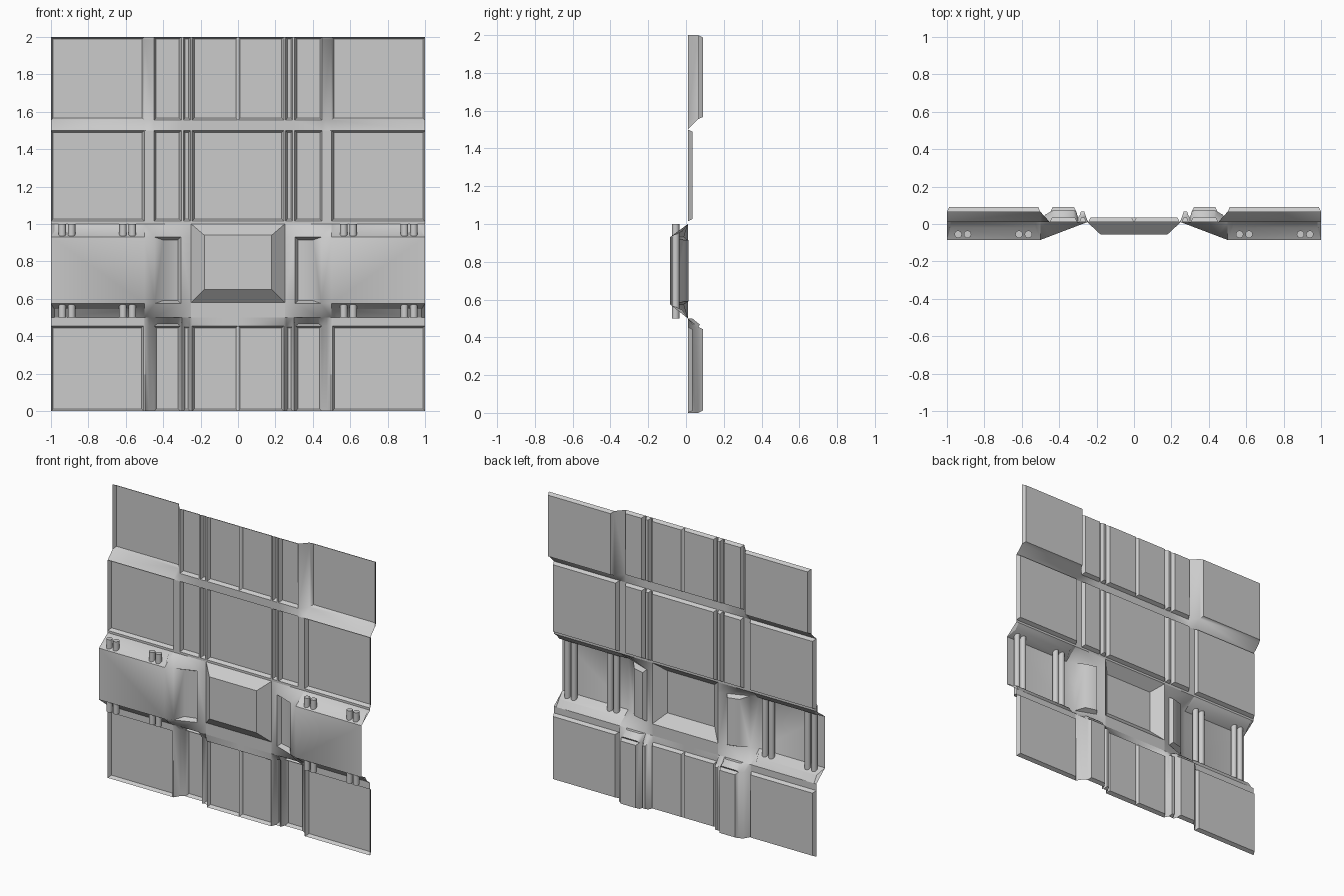
import bpy, bmesh, math
from mathutils import Matrix, Vector

if "Cube" in bpy.data.objects:
    bpy.data.objects.remove(bpy.data.objects["Cube"], do_unlink=True)

grey = bpy.data.materials.new("light_grey")
grey.use_nodes = True
colour = (0.6, 0.6, 0.6, 1)
grey.diffuse_color = colour
grey.node_tree.nodes["Principled BSDF"].inputs["Base Color"].default_value = colour

BASE, BACK, FRONT = 0.01, 0.065, -0.085   # depths of the sheet, its rear and front steps
SINK = 0.025                              # depth of each recessed panel


def face(bm, *pts):
    bm.faces.new([bm.verts.new(p) for p in pts])


def pocket(bm, outer, inner, open_side=None):
    """Floor plus sloping walls between two loops; open_side has no wall."""
    face(bm, *inner)
    for i in range(4):
        if i != open_side:
            j = (i + 1) % 4
            face(bm, outer[i], outer[j], inner[j], inner[i])


def rect(x0, x1, z0, z1, y):
    """Corner loop; the side at x0 is number 3."""
    return [(x0, y, z0), (x1, y, z0), (x1, y, z1), (x0, y, z1)]


def finish(bm, name, angle=30, face_front=True):
    """Weld, orient, mirror across x and shade."""
    bmesh.ops.remove_doubles(bm, verts=bm.verts, dist=0.0005)
    bm.normal_update()
    if face_front:
        bmesh.ops.reverse_faces(bm, faces=[f for f in bm.faces if f.normal.y > 0])
    mesh = bpy.data.meshes.new(name)
    bm.to_mesh(mesh)
    bm.free()
    mesh.materials.append(grey)
    ob = bpy.data.objects.new(name, mesh)
    bpy.context.collection.objects.link(ob)
    ob.modifiers.new("mirror", 'MIRROR')
    bpy.ops.object.select_all(action='DESELECT')
    ob.select_set(True)
    bpy.context.view_layer.objects.active = ob
    bpy.ops.object.shade_smooth_by_angle(angle=math.radians(angle))


def panel_row(name, profile, z0, z1, band_z, split_centre=True):
    """Recessed panels along a profile of (x, y, panel starts here), and the
    band that leads from the row back to the flat sheet at band_z."""
    bm = bmesh.new()
    w = 0.012
    below = band_z < z0
    edge = z0 if below else z1
    for (xa, ya, panel), (xb, yb, _) in zip(profile, profile[1:]):
        if panel:
            joined = xa == 0 and not split_centre
            side = min(w, (xb - xa) * 0.25)
            inner = rect(xa + (0 if joined else side), xb - side, z0 + w, z1 - w, ya + SINK)
            pocket(bm, rect(xa, xb, z0, z1, ya), inner, 3 if joined else None)
        else:
            face(bm, (xa, ya, z0), (xb, yb, z0), (xb, yb, z1), (xa, ya, z1))
        band = [(xa, ya, edge), (xb, yb, edge), (xb, BASE, band_z), (xa, BASE, band_z)]
        if panel and ya == BACK and not below:
            # small sunken slot in the sloping band
            mid = sum((Vector(p) for p in band), Vector()) / 4
            inner = [Vector(p).lerp(mid, 0.25) + Vector((0, 0.016, 0.006)) for p in band]
            pocket(bm, band, inner)
        else:
            face(bm, *band)
    finish(bm, name, angle=55)


# Upper row: outer panels step back
flat = [(0, BASE, True), (0.245, BASE, False), (0.255, BASE, True), (0.292, BASE, False),
        (0.303, BASE, True), (0.45, BASE, False)]
panel_row("upper_panels", flat + [(0.5, BACK, True), (1, BACK, False)], 1.555, 2, 1.5)

# Middle row: all panels on the flat sheet
panel_row("middle_panels", flat + [(0.5, BASE, True), (1, BASE, False)], 1.015, 1.5, 1.0,
          split_centre=False)

# Lower row: only the side strips step back
stepped = [(0, BASE, True), (0.245, BASE, False), (0.258, 0.042, True), (0.292, 0.042, False),
           (0.3, 0.037, False), (0.308, BACK, True), (0.447, BACK, False), (0.475, 0.05, False),
           (0.498, BASE, False), (0.505, BASE, True), (1, BASE, False)]
panel_row("lower_panels", stepped, 0, 0.455, 0.5)

# Central raised box, with the flat strip below it
bm = bmesh.new()
pocket(bm, rect(0, 0.25, 0.58, 1, BASE), rect(0, 0.18, 0.65, 0.94, -0.055), 3)
face(bm, *rect(0, 0.25, 0.5, 0.58, BASE))
finish(bm, "centre_box")

# Outer blocks: front plate and the slope towards the centre
LOW, HIGH = 0.575, 0.93


def slope_y(x):
    return BASE + (FRONT - BASE) * (x - 0.25) / 0.25


def slope_rect(x0, x1):
    return [(x0, slope_y(x0), LOW), (x1, slope_y(x1), LOW),
            (x1, slope_y(x1), HIGH), (x0, slope_y(x0), HIGH)]


bm = bmesh.new()
face(bm, *rect(0.5, 1, LOW, HIGH, FRONT))
stops = (0.25, 0.306, 0.445, 0.5)
for xa, xb in zip(stops, stops[1:]):
    for z, z_end in ((HIGH, 1), (LOW, 0.5)):
        face(bm, (xa, slope_y(xa), z), (xb, slope_y(xb), z), (xb, BASE, z_end), (xa, BASE, z_end))
    if xa == 0.306:
        # window pocket sunk into the slope
        floor = [(x, y, z) for x, y, z in ((0.322, 0.012, LOW + 0.015), (0.402, -0.009, LOW + 0.015),
                                           (0.402, -0.009, HIGH - 0.015), (0.322, 0.012, HIGH - 0.015))]
        pocket(bm, slope_rect(xa, xb), floor)
    else:
        face(bm, *slope_rect(xa, xb))
finish(bm, "side_blocks", angle=60)

# Sunken shelves above and below each block, closed at both ends
bm = bmesh.new()
for z_front, z_step, z_end in ((HIGH, 0.96, 1), (LOW, 0.545, 0.5)):
    ends = []
    for x_rim, x_in in ((0.5, 0.53), (1, 0.982)):
        ends.append([(x_rim, FRONT, z_front), (x_in, -0.02, z_step),
                     (x_in, BASE, z_end), (x_rim, BASE, z_end)])
        face(bm, *ends[-1])
    for i in (0, 1):
        face(bm, ends[0][i], ends[1][i], ends[1][i + 1], ends[0][i + 1])
finish(bm, "block_shelves")

# Upright pipes running through the outer blocks
bm = bmesh.new()
for x in (0.565, 0.615, 0.89, 0.94):
    bmesh.ops.create_cone(bm, cap_ends=True, segments=16, radius1=0.02, radius2=0.02,
                          depth=0.5, matrix=Matrix.Translation((x, -0.055, 0.75)))
finish(bm, "upright_pipes", face_front=False)
